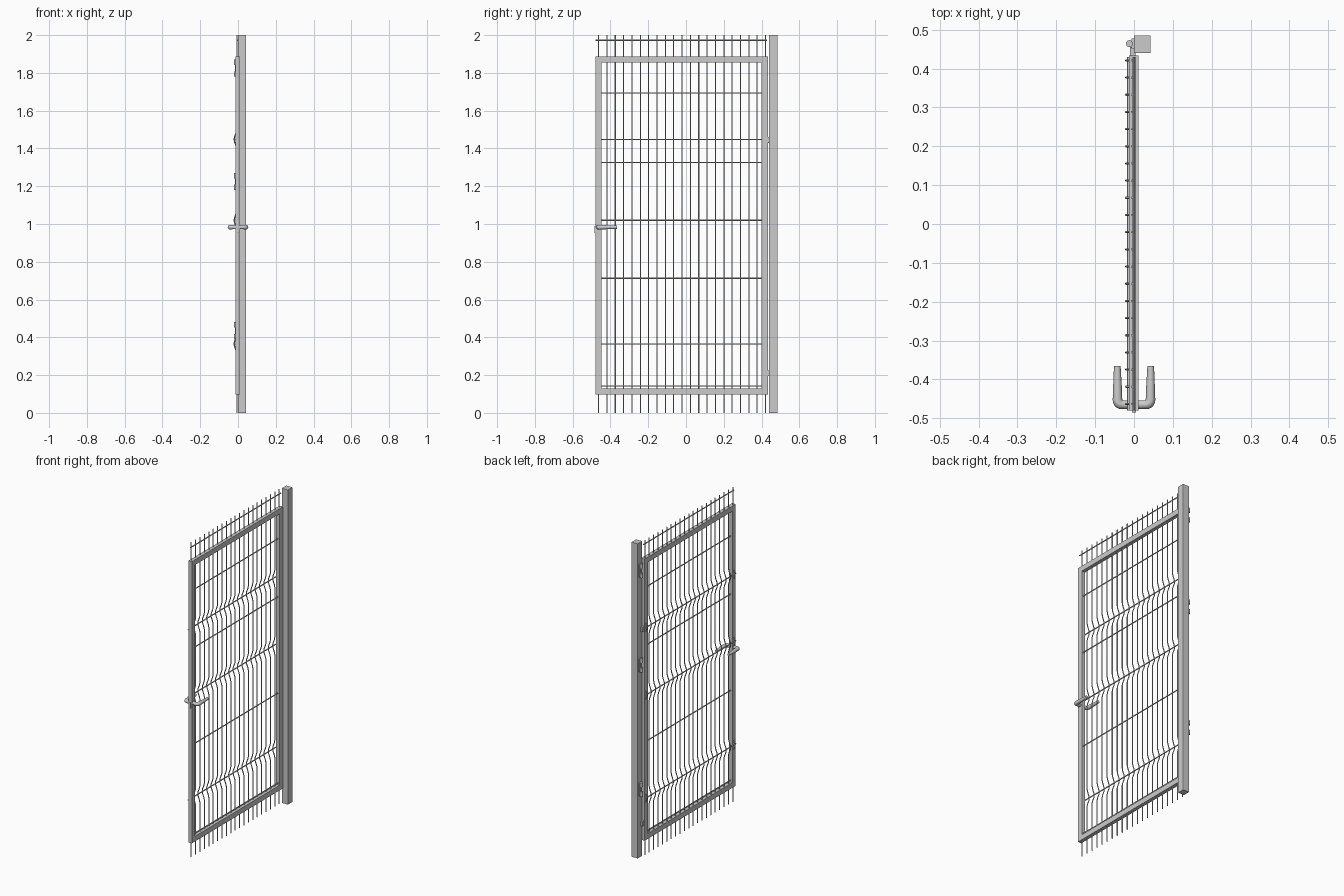
import bpy, math

if "Cube" in bpy.data.objects:
    bpy.data.objects.remove(bpy.data.objects["Cube"])

def box(name, lo, hi, bevel=0.0):
    bpy.ops.mesh.primitive_cube_add(size=1, location=[(a + b) / 2 for a, b in zip(lo, hi)])
    o = bpy.context.object
    o.name = name
    o.scale = [b - a for a, b in zip(lo, hi)]
    bpy.ops.object.transform_apply(location=False, rotation=False, scale=True)
    if bevel:
        m = o.modifiers.new("bevel", 'BEVEL')
        m.width = bevel
        m.segments = 2
    return o

def rods(name, paths, radius, res=1, radii=None):
    """One mesh of round rods following the given point lists."""
    cu = bpy.data.curves.new(name, 'CURVE')
    cu.dimensions = '3D'
    cu.bevel_depth = radius
    cu.bevel_resolution = res
    cu.use_fill_caps = True
    for p in paths:
        s = cu.splines.new('POLY')
        s.points.add(len(p) - 1)
        for i, co in enumerate(p):
            s.points[i].co = (*co, 1)
            s.points[i].radius = radii[i] if radii else 1
            s.use_smooth = True
    o = bpy.data.objects.new(name, cu)
    bpy.context.collection.objects.link(o)
    bpy.ops.object.select_all(action='DESELECT')
    o.select_set(True)
    bpy.context.view_layer.objects.active = o
    bpy.ops.object.convert(target='MESH')
    bpy.ops.object.shade_smooth_by_angle(angle=math.radians(50))
    return o

def cylinder(name, r, x, y, z0, z1):
    bpy.ops.mesh.primitive_cylinder_add(vertices=20, radius=r, depth=z1 - z0,
                                        location=(x, y, (z0 + z1) / 2))
    o = bpy.context.object
    o.name = name
    bpy.ops.object.shade_smooth_by_angle(angle=math.radians(40))

# hinge post
box("hinge_post", (0, 0.44, 0), (0.043, 0.485, 2.0), 0.001)

# frame of square tube
X0, X1, W = -0.013, 0.011, 0.033
A, B, C, D = -0.48, 0.434, 0.097, 1.887
box("latch_stile", (X0, A, C), (X1, A + W, D))
box("hinge_stile", (X0, B - W, C), (X1, B, D))
box("bottom_rail", (X0, A + W, C), (X1, B - W, C + W))
box("top_rail", (X0, A + W, D - W), (X1, B - W, D))

# vertical wires with folds
BASE, APEX, R = -0.005, -0.020, 0.0032
FOLDS = (0.365, 1.02, 1.448)
profile = [(BASE, 0.0)]
for f in FOLDS:
    for dz, t in ((-0.055, 0), (-0.038, 0.25), (-0.012, 0.92), (0, 1),
                  (0.012, 0.92), (0.038, 0.25), (0.055, 0)):
        profile.append((BASE + (APEX - BASE) * t, f + dz))
profile.append((BASE, 2.0))
rods("vertical_wires",
     [[(x, -0.463 + 0.0442 * i, z) for x, z in profile] for i in range(21)], R)

# horizontal wires
bars = []
for z in (0.142, 0.365, 0.713, 1.02, 1.325, 1.448, 1.694, 1.973):
    x = (APEX if z in FOLDS else BASE) + 0.005
    bars.append([(x, -0.48, z), (x, 0.43, z)])
rods("horizontal_wires", bars, 0.0035)

# U-shaped double lever handle
half = [(0.0, -0.465), (0.030, -0.465)]
for k in range(1, 6):
    t = math.radians(18 * k)
    half.append((0.030 + 0.0125 * math.sin(t), -0.4525 - 0.0125 * math.cos(t)))
half += [(0.0425, -0.42), (0.043, -0.365)]
rad = [0.95, 0.95, 1.0, 1.05, 1.05, 1.05, 1.05, 0.95, 0.72]
path = [(-x, y, 0.983) for x, y in reversed(half)] + [(x, y, 0.983) for x, y in half[1:]]
rods("lever_handle", [path], 0.0118, 3, rad[::-1] + rad[1:])

# latch tongue
box("latch_tongue", (-0.005, -0.485, 0.953), (0.005, -0.465, 0.99), 0.001)

# hinges: a pin with two knuckles against a post leaf
for i, z in enumerate((0.435, 1.225, 1.825)):
    for j, s in enumerate((-1, 1)):
        zc = z + s * 0.031
        cylinder(f"hinge_knuckle_{i}_{j}", 0.009, -0.012, 0.464, zc - 0.014, zc + 0.014)
    cylinder(f"hinge_pin_{i}", 0.005, -0.011, 0.464, z - 0.045, z + 0.045)
    box(f"hinge_leaf_{i}", (-0.006, 0.452, z - 0.04), (0.002, 0.477, z + 0.04))

# hinge arms crossing the gap from the stile to the post
for i, z in enumerate((0.21, 1.445)):
    box(f"hinge_arm_{i}", (-0.01, 0.43, z - 0.015), (0.004, 0.455, z + 0.015), 0.001)
